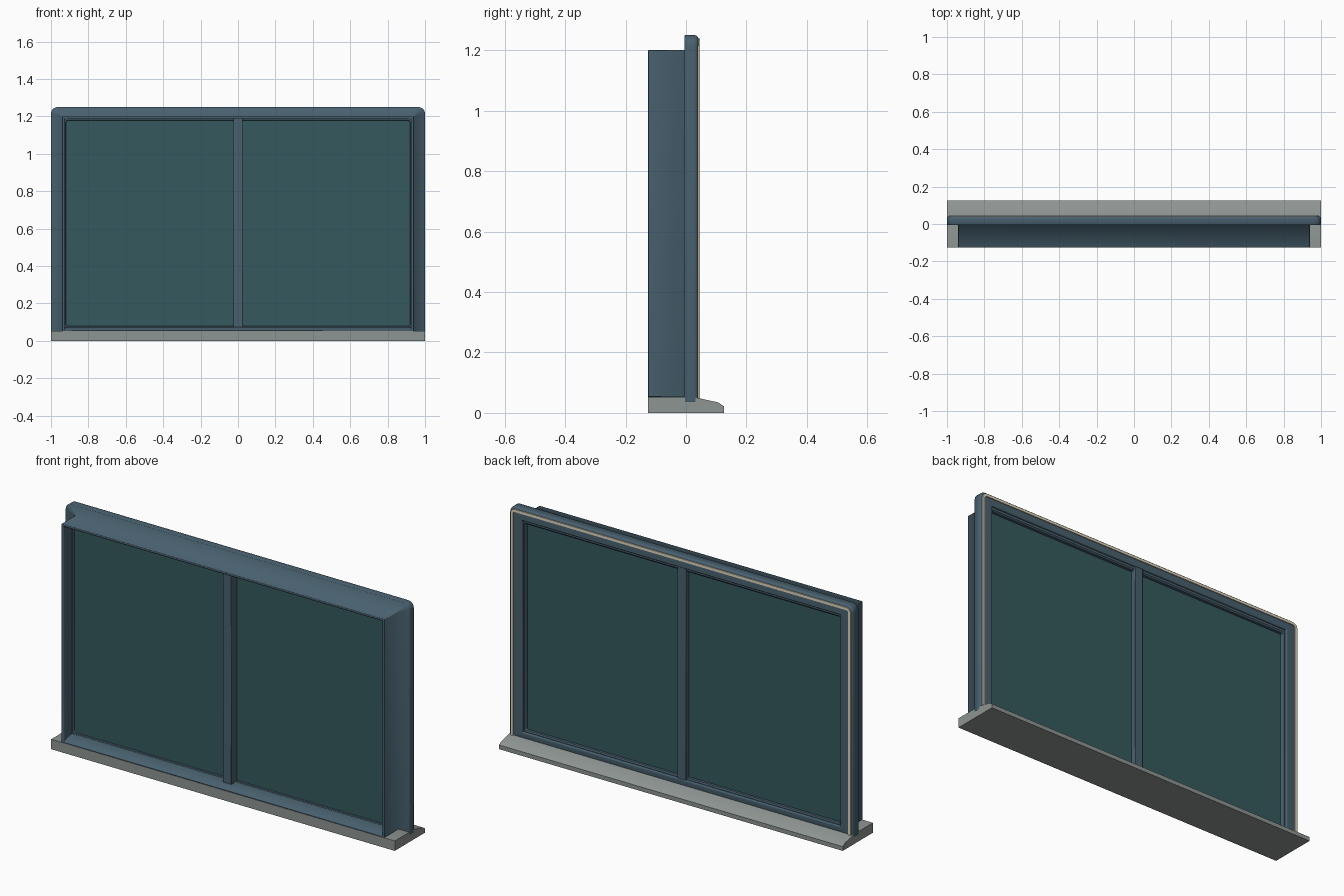
import bpy, bmesh, math

if "Cube" in bpy.data.objects:
    bpy.data.objects.remove(bpy.data.objects["Cube"])


def material(name, color):
    m = bpy.data.materials.new(name)
    m.diffuse_color = color
    m.use_nodes = True
    m.node_tree.nodes["Principled BSDF"].inputs["Base Color"].default_value = m.diffuse_color
    return m


BLUE = material("painted_frame", (0.065, 0.118, 0.157, 1))
GLASS = material("glass", (0.035, 0.10, 0.11, 0.9))
STONE = material("sill_stone", (0.27, 0.30, 0.29, 1))
CREAM = material("cream_seal", (0.75, 0.67, 0.52, 1))


def finish(name, bm, mat, angle=35):
    bmesh.ops.recalc_face_normals(bm, faces=bm.faces)
    me = bpy.data.meshes.new(name)
    bm.to_mesh(me)
    bm.free()
    ob = bpy.data.objects.new(name, me)
    bpy.context.collection.objects.link(ob)
    me.materials.append(mat)
    bpy.ops.object.select_all(action='DESELECT')
    bpy.context.view_layer.objects.active = ob
    ob.select_set(True)
    bpy.ops.object.shade_smooth_by_angle(angle=math.radians(angle))
    return ob


def rounded_rect(hw, z0, z1, r_bot, r_top, n=6):
    pts = []
    for sx, z, r, a0 in ((1, z0, r_bot, -90), (1, z1, r_top, 0),
                         (-1, z1, r_top, 90), (-1, z0, r_bot, 180)):
        cx, cz = sx * (hw - r), z + (r if z == z0 else -r)
        for i in range(n + 1):
            a = math.radians(a0 + 90 * i / n)
            pts.append((cx + r * math.cos(a), cz + r * math.sin(a)))
    return pts


def ring(name, hw, z0, z1, section, mat, r_bot=0.003, r_top=0.003,
         low=1.0, high=1.0, angle=35):
    """Sweep a closed (inset, y[, bottom z]) section round a rounded rectangle."""
    bm = bmesh.new()
    loops = []
    for d, y, *bottom in section:
        zb = bottom[0] if bottom else z0 + d * low
        pts = rounded_rect(hw - d, zb, z1 - d * high,
                           max(r_bot - d, 0.003), max(r_top - d, 0.003))
        loops.append([bm.verts.new((x, y, z)) for x, z in pts])
    for k, a in enumerate(loops):
        b = loops[(k + 1) % len(loops)]
        for i in range(len(a)):
            j = (i + 1) % len(a)
            bm.faces.new((a[i], a[j], b[j], b[i]))
    return finish(name, bm, mat, angle)


def prism(name, profile, x0, x1, mat):
    """Extrude a (y, z) profile along x."""
    bm = bmesh.new()
    f = bm.faces.new([bm.verts.new((x0, y, z)) for y, z in profile])
    ext = bmesh.ops.extrude_face_region(bm, geom=[f])
    vs = [g for g in ext["geom"] if isinstance(g, bmesh.types.BMVert)]
    bmesh.ops.translate(bm, verts=vs, vec=(x1 - x0, 0, 0))
    return finish(name, bm, mat)


def box(name, x0, x1, y0, y1, z0, z1, mat, bevel=0):
    ob = prism(name, [(y0, z0), (y1, z0), (y1, z1), (y0, z1)], x0, x1, mat)
    if bevel:
        b = ob.modifiers.new("bevel", 'BEVEL')
        b.width, b.segments = bevel, 2
    return ob


# Sill with a sloped outer lip
prism("sill", [(-0.125, 0), (0.125, 0), (0.125, 0.022), (0.106, 0.035),
               (0.045, 0.048), (0.03, 0.052), (-0.125, 0.052)], -0.9992, 0.9992, STONE)

# Frame: deep reveal with sloping floor, flange and rounded back edge in one sweep
back_round = [(0.014 * (1 - math.cos(t)), 0.027 + 0.014 * math.sin(t))
              for t in (math.pi / 2 * i / 5 for i in range(6))]
ring("window_frame", 1.0, 0.035, 1.25,
     [(0.075, 0.037, 0.077), (0.075, -0.09, 0.075), (0.075, -0.121, 0.060),
      (0.073, -0.125, 0.057), (0.061, -0.125), (0.06, -0.124),
      (0.06, -0.005), (0.002, -0.005), (0, -0.003)] + back_round +
     [(0.068, 0.041, 0.070), (0.071, 0.041, 0.073), (0.074, 0.039, 0.076)],
     BLUE, r_top=0.035, low=0.3, high=0.83, angle=92)

# Cream seal on the back face
ring("back_seal", 0.989, 0.04, 1.239,
     [(0, 0.036), (0, 0.046), (0.014, 0.046), (0.014, 0.036)], CREAM, r_top=0.026, low=0.3)

# Glazing bead holding the panes
ring("glazing_bead", 0.928, 0.070, 1.190,
     [(0, -0.056), (0.006, -0.056), (0.008, -0.053), (0.008, -0.02),
      (0.013, 0.0), (0.013, 0.024), (0.009, 0.030), (0, 0.030)],
     BLUE, r_bot=0.02, r_top=0.02, low=1.1, high=1.6)

# Two glazed units and the central mullion
for side, s in (("left", -1), ("right", 1)):
    a, b = sorted((s * 0.015, s * 0.924))
    box(side + "_pane", a, b, -0.042, 0.010, 0.073, 1.186, GLASS)
box("mullion", -0.025, 0.025, -0.09, 0.038, 0.072, 1.190, BLUE, 0.003)
